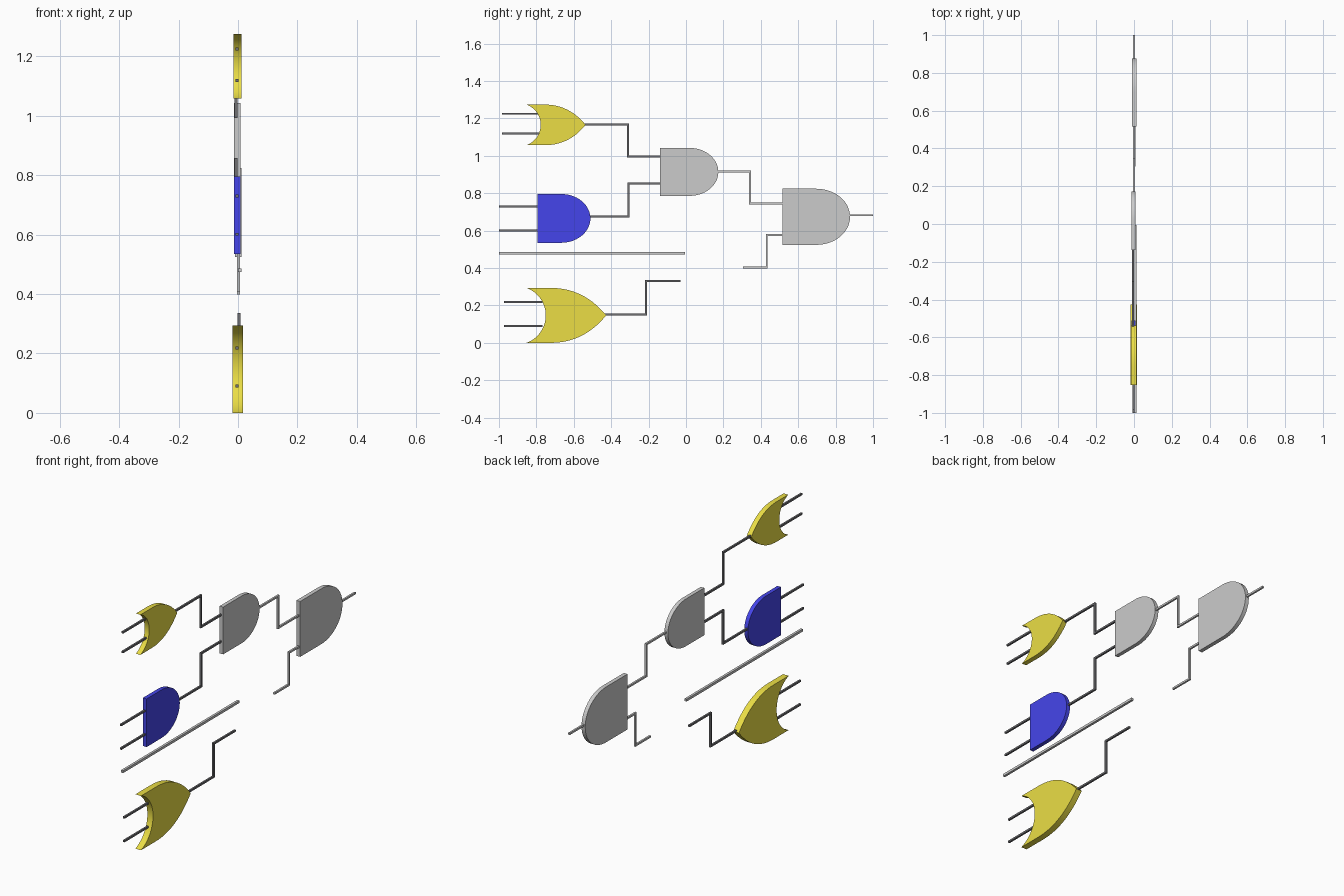
import bpy, bmesh, math
from mathutils import Vector

if "Cube" in bpy.data.objects:
    bpy.data.objects.remove(bpy.data.objects["Cube"])


def material(name, rgb):
    m = bpy.data.materials.new(name)
    m.diffuse_color = (*rgb, 1)
    m.use_nodes = True
    m.node_tree.nodes["Principled BSDF"].inputs["Base Color"].default_value = m.diffuse_color
    return m


YELLOW = material("yellow", (0.83, 0.73, 0.06))
BLUE = material("blue", (0.06, 0.06, 0.83))
DARK = material("dark", (0.16, 0.16, 0.17))


def slab(name, outline, x0, x1, mat=None):
    """Extrude a closed (y, z) outline from x0 to x1."""
    bm = bmesh.new()
    face = bm.faces.new([bm.verts.new((x0, y, z)) for y, z in outline])
    ext = bmesh.ops.extrude_face_region(bm, geom=[face])
    moved = [v for v in ext["geom"] if isinstance(v, bmesh.types.BMVert)]
    bmesh.ops.translate(bm, verts=moved, vec=(x1 - x0, 0, 0))
    bmesh.ops.recalc_face_normals(bm, faces=bm.faces)
    me = bpy.data.meshes.new(name)
    bm.to_mesh(me)
    bm.free()
    ob = bpy.data.objects.new(name, me)
    bpy.context.collection.objects.link(ob)
    if mat:
        me.materials.append(mat)
    bpy.ops.object.select_all(action='DESELECT')
    bpy.context.view_layer.objects.active = ob
    ob.select_set(True)
    bpy.ops.object.shade_smooth_by_angle(angle=math.radians(30))
    return ob


def and_gate(name, y0, y1, z0, z1, x0, x1, mat=None, n=28):
    """Flat back, half-ellipse nose."""
    h, c = (z1 - z0) / 2, (z0 + z1) / 2
    a = 1.2 * h
    pts = [(y0, z1), (y0, z0)]
    for i in range(n + 1):
        t = -math.pi / 2 + math.pi * i / n
        pts.append((y1 - a + a * math.cos(t), c + h * math.sin(t)))
    slab(name, pts, x0, x1, mat)


def or_gate(name, y0, flat, tip, notch, z0, z1, x0, x1, mat, n=14):
    """Concave arc back, two curves meeting at a pointed nose."""
    h, c = (z1 - z0) / 2, (z0 + z1) / 2
    ctrl = flat + 0.6 * (tip - flat)
    top = []
    for i in range(n + 1):
        t = i / n
        top.append(((1 - t) ** 2 * flat + 2 * t * (1 - t) * ctrl + t * t * tip,
                    h * (1 - t * t)))
    s = notch - y0
    r = (h * h + s * s) / (2 * s)
    half = math.asin(h / r)
    back = [(notch - r + r * math.cos(k), r * math.sin(k))
            for k in (-half + 2 * half * i / (2 * n) for i in range(2 * n + 1))]
    pts = back + top + [(y, -z) for y, z in reversed(top[:-1])]
    slab(name, [(y, c + z) for y, z in pts], x0, x1, mat)


def wire(name, path, x=-0.003, mat=None, w=0.010):
    """Square wire with mitred right-angle corners."""
    p = [Vector(q) for q in path]
    d = [(b - a).normalized() for a, b in zip(p, p[1:])]
    nrm = [Vector((-v.y, v.x)) * w / 2 for v in d]
    off = [nrm[0]] + [a + b for a, b in zip(nrm, nrm[1:])] + [nrm[-1]]
    left = [a + o for a, o in zip(p, off)]
    right = [a - o for a, o in zip(p, off)]
    slab(name, [tuple(q) for q in left + right[::-1]], x - w / 2, x + w / 2, mat)


def step(name, y0, z0, ym, z1, y1, x, mat=None):
    wire(name, [(y0, z0), (ym, z0), (ym, z1), (y1, z1)], x, mat)


# Gates
or_gate("upper_or_gate", -0.853, -0.755, -0.537, -0.777, 1.057, 1.274, -0.015, 0.012, YELLOW)
or_gate("lower_or_gate", -0.853, -0.725, -0.427, -0.750, 0.0, 0.294, -0.018, 0.016, YELLOW)
and_gate("blue_and_gate", -0.795, -0.511, 0.535, 0.796, -0.013, 0.009, BLUE)
and_gate("middle_and_gate", -0.138, 0.173, 0.786, 1.042, -0.013, 0.008)
and_gate("output_and_gate", 0.515, 0.877, 0.524, 0.824, -0.010, 0.012)

# Input wires
for name, y0, y1, heights in (("upper_or_input", -0.985, -0.782, (1.225, 1.119)),
                              ("blue_and_input", -1.0, -0.79, (0.729, 0.601)),
                              ("lower_or_input", -0.973, -0.768, (0.218, 0.090))):
    for i, z in enumerate(heights):
        wire(f"{name}_{i + 1}", [(y0, z), (y1, z)], -0.003, DARK)

# Stepped connections between gates
step("upper_or_output", -0.542, 1.167, -0.310, 0.997, -0.133, -0.006, DARK)
step("blue_and_output", -0.514, 0.675, -0.308, 0.853, -0.133, -0.006, DARK)
step("lower_or_output", -0.432, 0.152, -0.214, 0.331, -0.030, 0.003, DARK)
step("middle_and_output", 0.170, 0.917, 0.342, 0.745, 0.518, 0.000)
step("lower_output_gate_input", 0.305, 0.403, 0.432, 0.577, 0.518, 0.002)

# Straight wires
wire("final_output", [(0.874, 0.682), (1.0, 0.682)], 0.001)
wire("long_wire", [(-1.0, 0.480), (-0.005, 0.480)], 0.006, None, 0.013)
